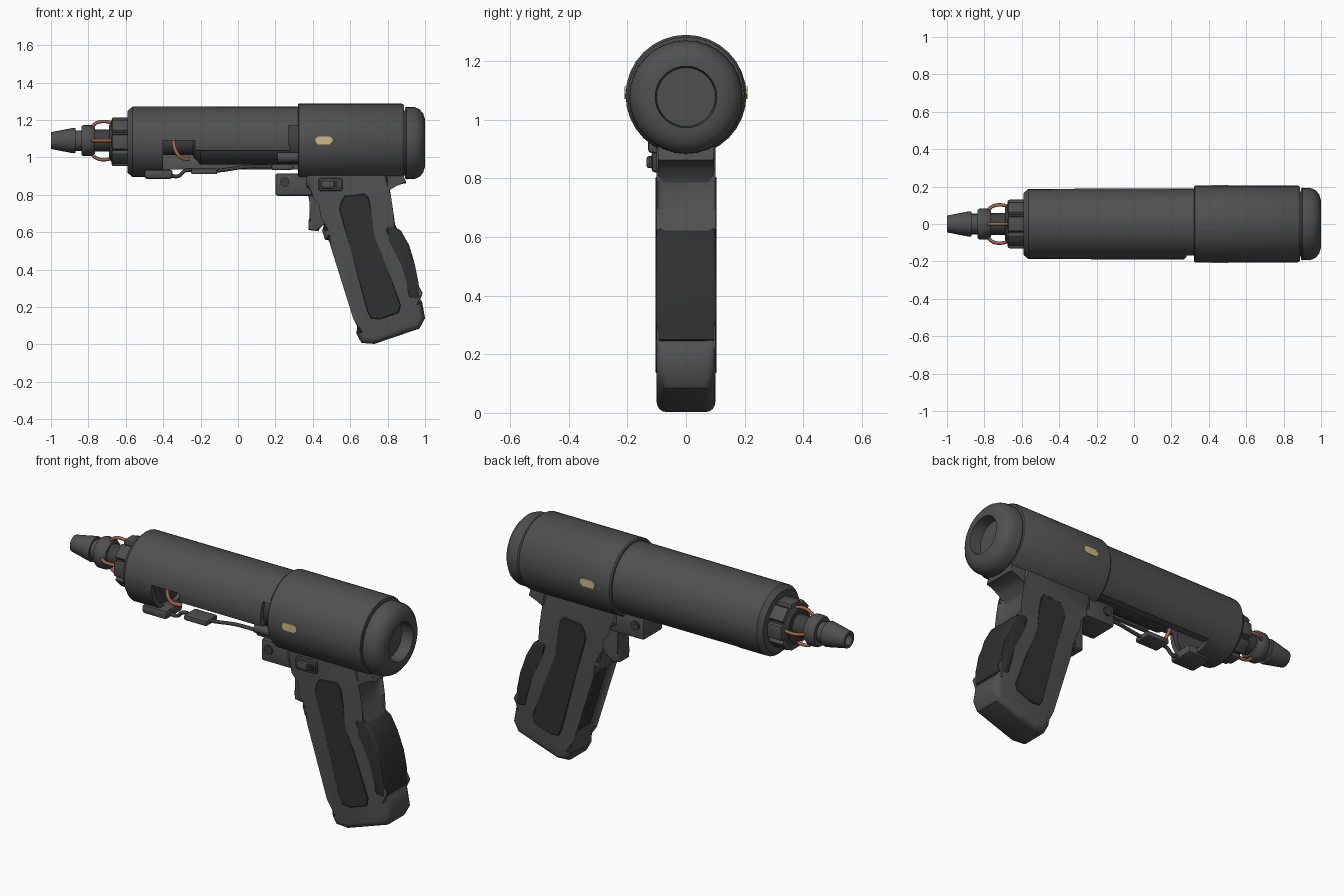
import bpy, bmesh, math
from mathutils import Matrix, Vector

if "Cube" in bpy.data.objects:
    bpy.data.objects.remove(bpy.data.objects["Cube"])

AXIS = 1.083  # height of the barrel centre line


def material(name, r, g, b):
    m = bpy.data.materials.new(name)
    m.use_nodes = True
    m.diffuse_color = (r, g, b, 1)
    node = m.node_tree.nodes["Principled BSDF"]
    node.inputs["Base Color"].default_value = (r, g, b, 1)
    node.inputs["Roughness"].default_value = 0.6
    return m


BODY = material("charcoal plastic", 0.08, 0.08, 0.08)
RUBBER = material("black rubber", 0.03, 0.03, 0.03)
DARK = material("dark metal", 0.05, 0.05, 0.05)
COPPER = material("copper", 0.36, 0.13, 0.07)
IVORY = material("pale amber", 0.62, 0.48, 0.24)


def finish(name, bm, mat, angle=35):
    bmesh.ops.recalc_face_normals(bm, faces=bm.faces)
    me = bpy.data.meshes.new(name)
    bm.to_mesh(me)
    bm.free()
    me.materials.append(mat)
    ob = bpy.data.objects.new(name, me)
    bpy.context.collection.objects.link(ob)
    smooth(ob, angle)
    return ob


def smooth(ob, angle=35):
    ob.data.shade_smooth()
    ob.data.set_sharp_from_angle(angle=math.radians(angle))


def lathe(name, profile, mat, closed=False, segs=32, centre=AXIS):
    """Spin (x, radius) points round the barrel axis."""
    bm = bmesh.new()
    rings = []
    for x, r in profile:
        rings.append([bm.verts.new((x, r * math.sin(a), centre + r * math.cos(a)))
                      for a in (math.tau * i / segs for i in range(segs))])
    pairs = list(zip(rings, rings[1:]))
    if closed:
        pairs.append((rings[-1], rings[0]))
    else:
        bm.faces.new(rings[0])
        bm.faces.new(rings[-1])
    for a, b in pairs:
        for i in range(segs):
            j = (i + 1) % segs
            bm.faces.new((a[i], a[j], b[j], b[i]))
    return finish(name, bm, mat)


def prism(name, profile, half, bevel, mat, y=0.0, steps=3):
    """Extrude an (x, z) outline across y and round its two rims."""
    bm = bmesh.new()
    sides = [[bm.verts.new((x, y + s * half, z)) for x, z in profile] for s in (-1, 1)]
    for side in sides:
        bm.faces.new(side)
    n = len(profile)
    for i in range(n):
        j = (i + 1) % n
        bm.faces.new((sides[0][i], sides[0][j], sides[1][j], sides[1][i]))
    if bevel:
        rims = [e for e in bm.edges if abs(e.verts[0].co.y - e.verts[1].co.y) < 1e-5]
        bmesh.ops.bevel(bm, geom=rims, offset=bevel, segments=steps, profile=0.5,
                        affect='EDGES', clamp_overlap=False)
    return finish(name, bm, mat, 40)


def box(name, lo, hi, mat, bevel=0.008, turn=0.0):
    """Bevelled box between two corners, turned round the barrel axis."""
    lo, hi = Vector(lo), Vector(hi)
    bm = bmesh.new()
    bmesh.ops.create_cube(bm, size=1)
    for v in bm.verts:
        v.co = (lo + hi) / 2 + v.co * (hi - lo)
    if bevel:
        bmesh.ops.bevel(bm, geom=bm.edges[:], offset=bevel, segments=2, profile=0.5, affect='EDGES')
    if turn:
        c = Vector((0, 0, AXIS))
        bmesh.ops.rotate(bm, verts=bm.verts, cent=c, matrix=Matrix.Rotation(turn, 3, 'X'))
    return finish(name, bm, mat)


def wire(name, points, radius, mat):
    cu = bpy.data.curves.new(name, 'CURVE')
    cu.dimensions = '3D'
    cu.bevel_depth = radius
    cu.bevel_resolution = 2
    cu.resolution_u = 6
    cu.use_fill_caps = True
    sp = cu.splines.new('BEZIER')
    sp.bezier_points.add(len(points) - 1)
    for p, co in zip(sp.bezier_points, points):
        p.co = co
        p.handle_left_type = p.handle_right_type = 'AUTO'
    cu.materials.append(mat)
    ob = bpy.data.objects.new(name, cu)
    bpy.context.collection.objects.link(ob)


def cut(ob, lo, hi):
    tool = box("cutter", lo, hi, BODY, 0)
    mod = ob.modifiers.new("cut", 'BOOLEAN')
    mod.operation = 'DIFFERENCE'
    mod.solver = 'EXACT'
    mod.object = tool
    bpy.context.view_layer.objects.active = ob
    bpy.ops.object.modifier_apply(modifier=mod.name)
    bpy.data.objects.remove(tool)


# Barrel shell with an opening on the right side and underneath
barrel = lathe("barrel", [(-0.59, 0.1), (-0.59, 0.165), (-0.565, 0.188), (0.5, 0.19),
                          (0.5, 0.165), (-0.54, 0.165)], BODY, closed=True)
for x0, x1, top in ((-0.4, -0.23, 1.09), (-0.231, 0.271, 1.04), (0.27, 0.33, 1.17)):
    cut(barrel, (x0, -0.3, 0.8), (x1, 0.0, top))
cut(barrel, (-0.4, -0.01, 0.8), (0.33, 0.3, 0.935))
smooth(barrel)
lathe("inner_chamber", [(-0.24, 0.08), (-0.2, 0.122), (0.45, 0.122)], DARK)
box("opening_rail", (-0.23, -0.183, 1.035), (0.28, -0.155, 1.065), BODY)
lathe("chamber_front", [(-0.55, 0.16), (-0.42, 0.16), (-0.4, 0.07), (-0.2, 0.07)], DARK)

# Rear sleeve and end cap
lathe("rear_sleeve", [(0.32, 0.17), (0.32, 0.2), (0.327, 0.206), (0.875, 0.206),
                      (0.887, 0.198), (0.887, 0.17)], BODY, closed=True)
lathe("end_cap", [(0.8, 0.175), (0.892, 0.175), (0.892, 0.188), (0.9, 0.194), (0.945, 0.192),
                  (0.97, 0.181), (0.99, 0.158), (1.0, 0.125), (1.0, 0.105), (0.93, 0.1)],
      BODY, centre=1.077)
lathe("end_cap_disc", [(0.925, 0.1), (0.935, 0.1)], BODY, centre=1.077)

# Small inset plates on both sides of the sleeve
plate = [(0.415, 1.085), (0.425, 1.07), (0.49, 1.07), (0.505, 1.085),
         (0.505, 1.1), (0.49, 1.113), (0.43, 1.113), (0.415, 1.1)]
for side, s in (("right", -1), ("left", 1)):
    prism("sleeve_plate_" + side, plate, 0.004, 0, IVORY, y=s * 0.205)

# Nozzle, core and segmented collar
NOSE = 1.09
lathe("nozzle", [(-0.95, 0.028), (-1.0, 0.03), (-1.0, 0.045), (-0.88, 0.068), (-0.87, 0.066),
                 (-0.87, 0.055), (-0.837, 0.055), (-0.837, 0.076), (-0.825, 0.083),
                 (-0.785, 0.083), (-0.765, 0.07), (-0.765, 0.05)], BODY, segs=24, centre=NOSE)
lathe("nozzle_core", [(-0.78, 0.058), (-0.6, 0.058)], DARK, segs=16, centre=NOSE)
lathe("collar", [(-0.69, 0.075), (-0.69, 0.088), (-0.67, 0.115), (-0.58, 0.115)], DARK, segs=24)
for i in range(8):
    box("collar_block", (-0.675, -0.04, AXIS + 0.08), (-0.58, 0.04, AXIS + 0.13),
        BODY, 0.01, math.tau * i / 8)
for i in range(4):
    a = math.tau * i / 4
    path = ((-0.785, 0.07), (-0.755, 0.095), (-0.71, 0.102), (-0.66, 0.09))
    wire("nozzle_wire", [(x, r * math.sin(a), NOSE + r * math.cos(a)) for x, r in path],
         0.009, COPPER)

# Wiring and modules under the barrel
wire("opening_wire", [(-0.345, -0.12, 1.09), (-0.335, -0.14, 1.04), (-0.305, -0.14, 1.0),
                      (-0.26, -0.12, 0.99)], 0.01, COPPER)
wire("under_cable", [(-0.37, -0.08, 0.905), (-0.32, -0.08, 0.9), (-0.28, -0.08, 0.93),
                     (-0.2, -0.08, 0.925), (-0.1, -0.08, 0.93), (0.05, -0.08, 0.95),
                     (0.3, -0.08, 0.945)], 0.01, DARK)
box("front_module", (-0.5, -0.13, 0.885), (-0.35, 0.02, 0.935), BODY, 0.014)
box("middle_module", (-0.25, -0.12, 0.91), (-0.11, -0.02, 0.94), BODY)
box("cable_plug", (0.18, -0.1, 0.932), (0.29, -0.05, 0.965), BODY)
for side, s in (("right", -1), ("left", 1)):
    wire("side_pin_" + side, [(0.21, s * 0.14, 1.0), (0.34, s * 0.14, 1.0)], 0.027, BODY)

# Grip body, with the tail that reaches back under the sleeve
prism("grip", [(0.36, 0.95), (0.36, 0.84), (0.42, 0.81), (0.465, 0.76), (0.475, 0.68),
               (0.45, 0.61), (0.465, 0.56), (0.52, 0.555), (0.65, 0.14), (0.632, 0.06),
               (0.66, 0.008), (0.73, 0.003), (0.97, 0.085), (1.0, 0.14), (0.985, 0.225),
               (0.955, 0.26), (0.935, 0.42), (0.865, 0.6), (0.8, 0.69), (0.785, 0.79),
               (0.82, 0.95)], 0.1, 0.033, BODY, steps=4)
prism("grip_tail", [(0.6, 0.95), (0.6, 0.83), (0.785, 0.785), (0.81, 0.835), (0.845, 0.855),
                    (0.9, 0.862), (0.89, 0.89), (0.87, 0.95)], 0.096, 0.008, BODY)
prism("grip_side_panels", [(0.57, 0.795), (0.68, 0.805), (0.7, 0.78), (0.715, 0.7), (0.725, 0.58),
                           (0.8, 0.4), (0.87, 0.21), (0.86, 0.17), (0.76, 0.135), (0.71, 0.14),
                           (0.69, 0.18), (0.6, 0.52), (0.542, 0.72), (0.55, 0.76)],
      0.104, 0.004, RUBBER, steps=1)
prism("grip_back_pad", [(0.785, 0.615), (0.795, 0.64), (0.825, 0.637), (0.872, 0.607),
                        (0.915, 0.53), (0.945, 0.43), (0.965, 0.33), (0.974, 0.25),
                        (0.955, 0.238), (0.91, 0.25), (0.875, 0.42), (0.82, 0.56)],
      0.102, 0.014, RUBBER)
prism("grip_front_pad", [(0.531, 0.5), (0.634, 0.165), (0.67, 0.165), (0.57, 0.5)],
      0.07, 0.005, RUBBER)

# Trigger, front block and switch
prism("trigger", [(0.36, 0.83), (0.395, 0.76), (0.395, 0.71), (0.376, 0.66), (0.378, 0.612),
                  (0.43, 0.605), (0.45, 0.65), (0.5, 0.68), (0.5, 0.83)], 0.05, 0.012, BODY)
box("front_block", (0.2, -0.085, 0.795), (0.45, 0.085, 0.915), BODY, 0.012)
bolt = Matrix.Translation((0.25, 0, 0.868)) @ Matrix.Rotation(math.pi / 2, 4, 'X')
bm = bmesh.new()
bmesh.ops.create_cone(bm, cap_ends=True, segments=12, radius1=0.025, radius2=0.025,
                      depth=0.19, matrix=bolt)
finish("block_bolt", bm, DARK)
box("switch_base", (0.43, -0.118, 0.82), (0.56, -0.08, 0.89), DARK, 0.012)
box("switch_slider", (0.445, -0.135, 0.835), (0.515, -0.1, 0.875), BODY)
for i in range(2):
    x = 0.525 + 0.015 * i
    box("switch_rib", (x, -0.125, 0.838), (x + 0.008, -0.1, 0.872), BODY, 0.002)
